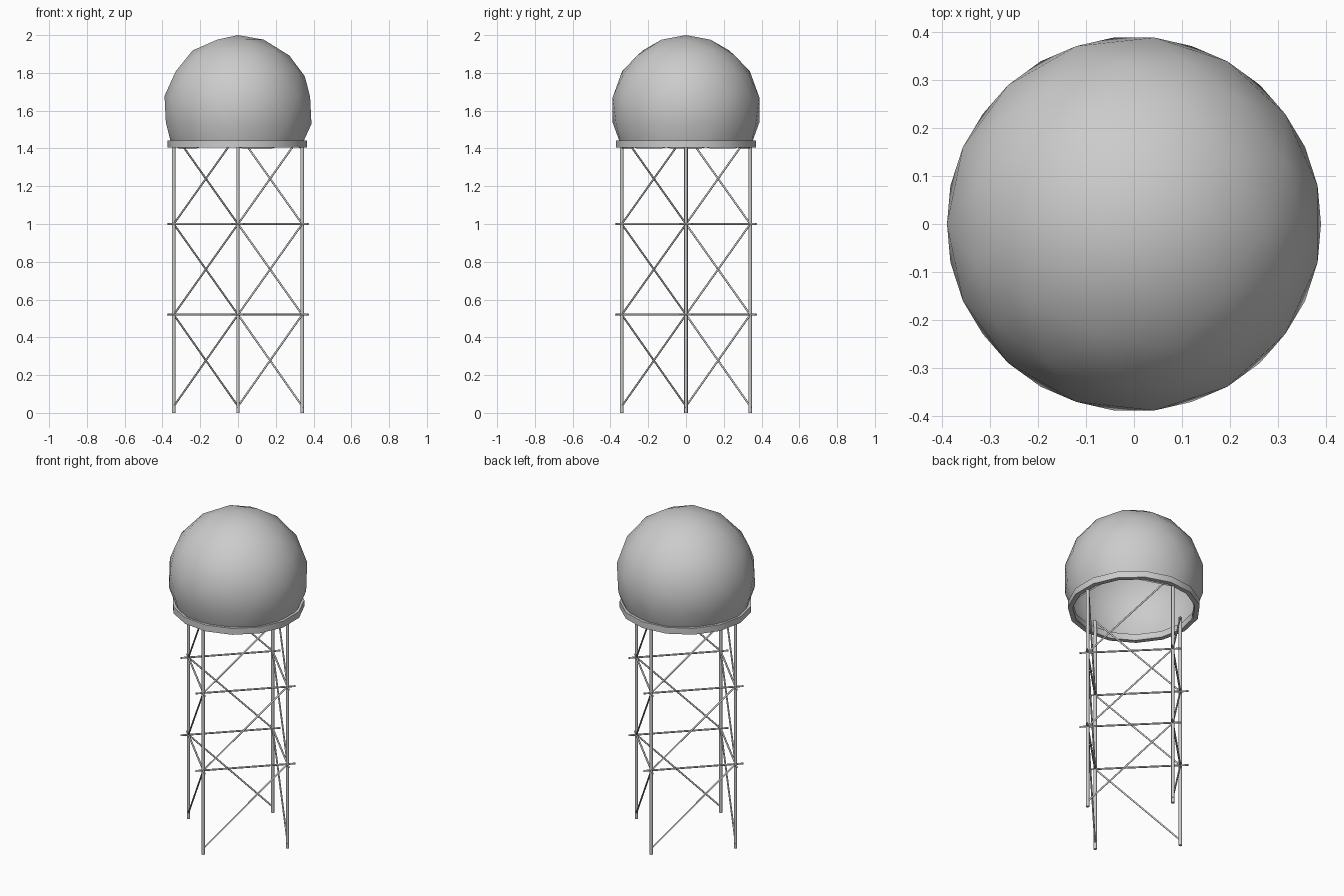
import bpy, bmesh, math
from mathutils import Vector

if "Cube" in bpy.data.objects:
    bpy.data.objects.remove(bpy.data.objects["Cube"])

R_LEG = 0.34
LEVELS = [0.035, 0.52, 1.0, 1.48]


def add_object(name, bm, angle=None):
    mesh = bpy.data.meshes.new(name)
    bm.normal_update()
    bm.to_mesh(mesh)
    bm.free()
    ob = bpy.data.objects.new(name, mesh)
    bpy.context.collection.objects.link(ob)
    bpy.ops.object.select_all(action='DESELECT')
    ob.select_set(True)
    bpy.context.view_layer.objects.active = ob
    if angle is None:
        bpy.ops.object.shade_smooth()
    else:
        bpy.ops.object.shade_smooth_by_angle(angle=math.radians(angle))
    return ob


def rod(name, a, b, radius, extend=0.0, sides=8):
    a, b = Vector(a), Vector(b)
    d = (b - a).normalized()
    a, b = a - d * extend, b + d * extend
    bm = bmesh.new()
    bmesh.ops.create_cone(bm, cap_ends=True, segments=sides, radius1=radius,
                          radius2=radius, depth=(b - a).length)
    rot = d.to_track_quat('Z', 'Y').to_matrix().to_4x4()
    rot.translation = (a + b) / 2
    bm.transform(rot)
    return add_object(name, bm, 50)


def corner(i, z):
    t = math.radians(90 * i - 90)
    return (R_LEG * math.cos(t), R_LEG * math.sin(t), z)


# Geodesic dome shell: icosahedron with each edge split in three, open below
bm = bmesh.new()
bmesh.ops.create_icosphere(bm, subdivisions=1, radius=1)
bmesh.ops.subdivide_edges(bm, edges=bm.edges[:], cuts=2, use_grid_fill=True)
for v in bm.verts:
    v.co.normalize()
bmesh.ops.delete(bm, geom=[v for v in bm.verts if v.co.z < -0.55], context='VERTS')
for v in bm.verts:
    v.co = v.co * 0.396 + Vector((0, 0, 1.604))
add_object("dome", bm)

# Base ring: rectangular section swept around fifteen sides
bm = bmesh.new()
section = [(0.373, 1.404), (0.373, 1.443), (0.345, 1.443), (0.345, 1.404)]
N = 15
loops = []
for k in range(N):
    t = math.pi + 2 * math.pi * k / N
    loops.append([bm.verts.new((r * math.cos(t), r * math.sin(t), z)) for r, z in section])
for k in range(N):
    p, q = loops[k], loops[(k + 1) % N]
    for j in range(4):
        m = (j + 1) % 4
        bm.faces.new((p[j], q[j], q[m], p[m]))
add_object("base_ring", bm, 40)

# Legs, horizontal girts and one rising diagonal per bay on each of four sides
for i in range(4):
    rod(f"leg_{i}", corner(i, 0), corner(i, LEVELS[3]), 0.0095, sides=10)
    for n in (1, 2):
        rod(f"girt_{i}_{n}", corner(i, LEVELS[n]), corner(i + 1, LEVELS[n]), 0.0055, 0.045)
    for n in range(3):
        rod(f"brace_{i}_{n}", corner(i, LEVELS[n]), corner(i + 1, LEVELS[n + 1]), 0.005, 0.01)
